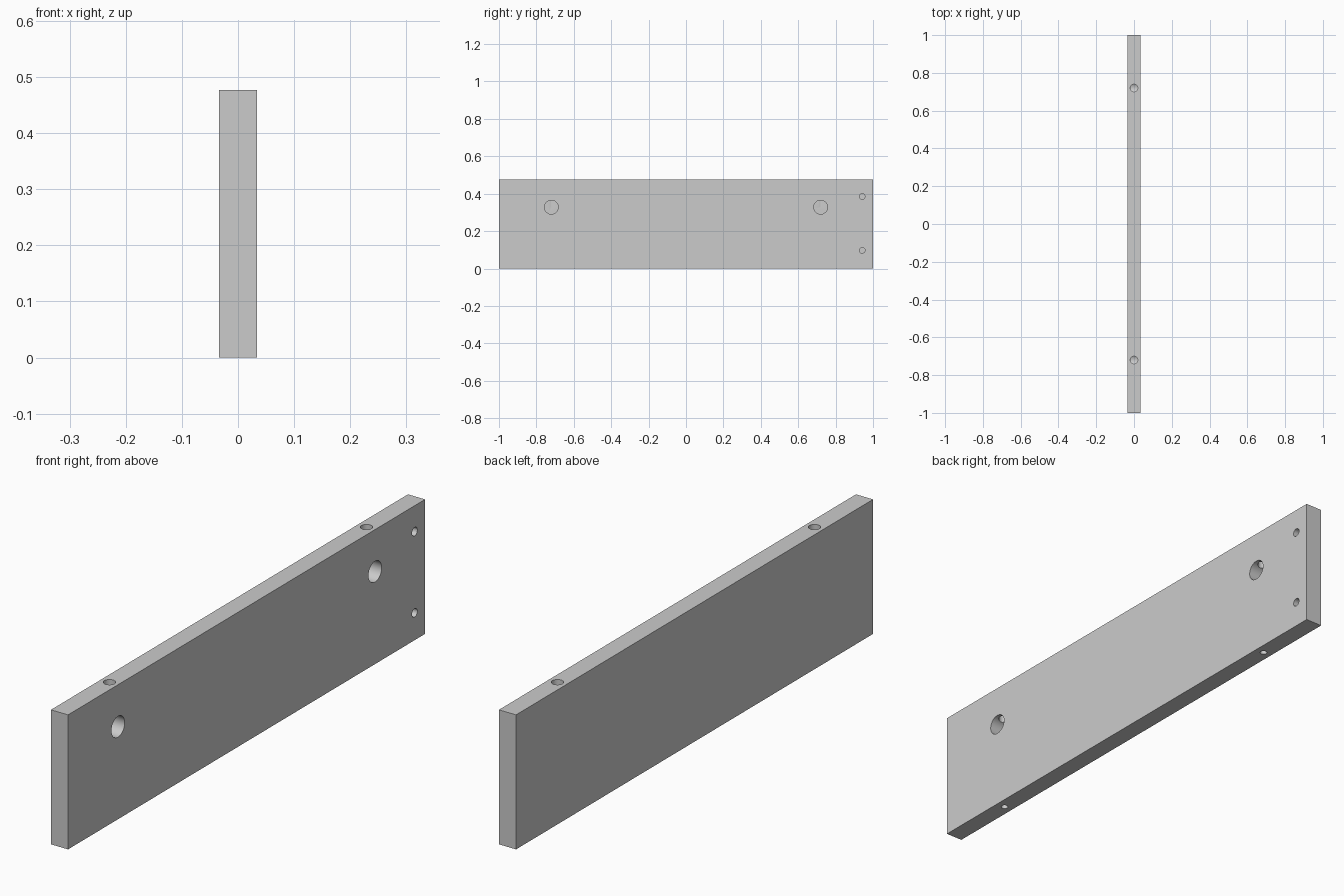
import bpy
from math import pi

if "Cube" in bpy.data.objects:
    bpy.data.objects.remove(bpy.data.objects["Cube"])

T, L, H = 0.067, 2.0, 0.477   # panel thickness, length, height
FACE = T / 2
OVER = 0.02                   # how far a drill starts outside the surface

# Panel board
bpy.ops.mesh.primitive_cube_add(size=1, location=(0, 0, H / 2))
panel = bpy.context.object
panel.name = "panel"
panel.scale = (T, L, H)
bpy.ops.object.transform_apply(location=True, rotation=False, scale=True)


def drill(axis, start, end, a, b, radius):
    """Cut a round hole along x (a, b = y, z) or z (a, b = x, y)."""
    mid, depth = (start + end) / 2, abs(end - start)
    loc = (mid, a, b) if axis == "x" else (a, b, mid)
    rot = (0, pi / 2, 0) if axis == "x" else (0, 0, 0)
    bpy.ops.mesh.primitive_cylinder_add(vertices=48, radius=radius, depth=depth,
                                        location=loc, rotation=rot)
    cutter = bpy.context.object
    cutter.name = "drill_cutter"
    cutter.hide_render = True
    bpy.context.view_layer.objects.active = panel
    mod = panel.modifiers.new("hole", "BOOLEAN")
    mod.operation = "DIFFERENCE"
    mod.solver = "EXACT"
    mod.object = cutter
    bpy.ops.object.modifier_apply(modifier=mod.name)
    bpy.data.objects.remove(cutter)


for side in (-1, 1):
    y = 0.72 * side
    # Blind cam-lock pocket in the right face
    drill("x", -0.019, FACE + OVER, y, 0.328, 0.037)
    # Bolt channel from the top edge into the pocket
    drill("z", 0.328, H + OVER, 0, y, 0.02)
    # Screw pilot hole in the bottom edge
    drill("z", -OVER, 0.12, 0, y, 0.012)

# Two small dowel holes near the back end
for z in (0.097, 0.385):
    drill("x", -0.012, FACE + OVER, 0.942, z, 0.015)

bpy.ops.object.select_all(action="DESELECT")
panel.select_set(True)
bpy.context.view_layer.objects.active = panel
bpy.ops.object.shade_smooth_by_angle()
